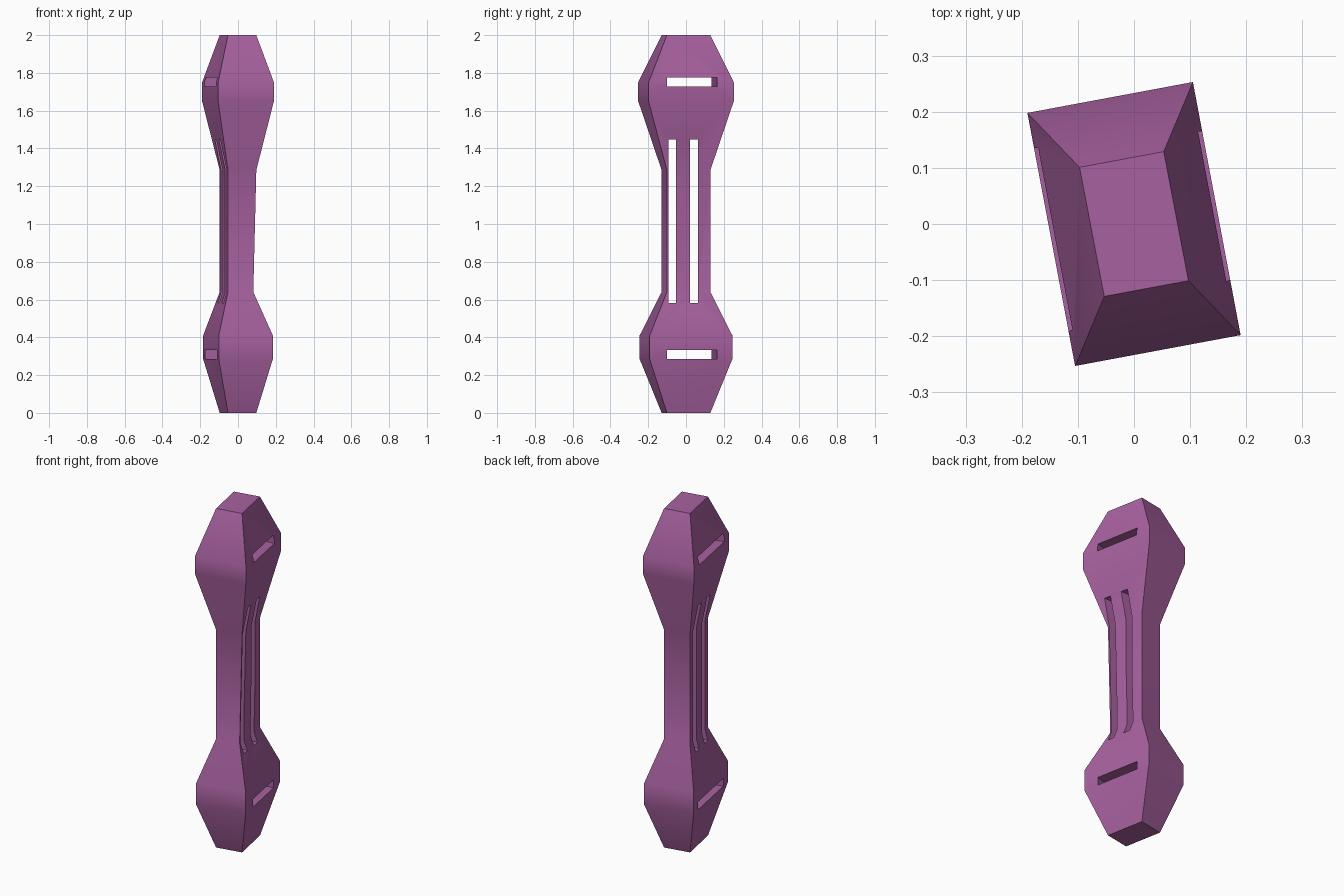
import bpy, bmesh, math

if "Cube" in bpy.data.objects:
    bpy.data.objects.remove(bpy.data.objects["Cube"])


def prism_loft(name, rings):
    """Skin a stack of four-cornered rings and cap both ends."""
    bm = bmesh.new()
    loops = [[bm.verts.new(p) for p in ring] for ring in rings]
    for a, b in zip(loops, loops[1:]):
        for i in range(4):
            j = (i + 1) % 4
            bm.faces.new((a[i], a[j], b[j], b[i]))
    bm.faces.new(loops[0][::-1])
    bm.faces.new(loops[-1])
    bmesh.ops.recalc_face_normals(bm, faces=bm.faces)
    mesh = bpy.data.meshes.new(name)
    bm.to_mesh(mesh)
    bm.free()
    obj = bpy.data.objects.new(name, mesh)
    bpy.context.collection.objects.link(obj)
    return obj


def ring(corners, z, scale=1.0):
    return [(x * scale, y * scale, z) for x, y in corners]


# Handle cross-sections: front left, front right, back right, back left
narrow = [(-0.053, -0.129), (0.097, -0.101), (0.053, 0.129), (-0.097, 0.101)]
wide = [(-0.105, -0.253), (0.19, -0.198), (0.105, 0.253), (-0.19, 0.198)]
pinched = [(-0.053, -0.129), (0.081, -0.101), (0.053, 0.129), (-0.097, 0.101)]
handle = prism_loft("handle", [
    ring(narrow, 0.0), ring(wide, 0.285, 0.97), ring(wide, 0.41, 0.97),
    ring(pinched, 0.64), ring(narrow, 1.285),
    ring(wide, 1.65), ring(wide, 1.75), ring(narrow, 2.0)])

cutters = []

# Tapered cross slots through both bulges
slot = [(-0.247, -0.232), (0.303, -0.058), (0.318, 0.185), (-0.38, 0.115)]
for z0, z1 in ((0.285, 0.332), (1.728, 1.775)):
    cutters.append(prism_loft("strap_slot_cutter", [ring(slot, z0), ring(slot, z1)]))

# Long grip slots through the waist
for y0, y1 in ((-0.092, -0.052), (0.021, 0.063)):
    box = [(-0.4, y0), (0.4, y0), (0.4, y1), (-0.4, y1)]
    cutters.append(prism_loft("grip_slot_cutter", [ring(box, 0.582), ring(box, 1.448)]))

bpy.context.view_layer.objects.active = handle
handle.select_set(True)
for cutter in cutters:
    cutter.hide_render = True
    mod = handle.modifiers.new("slot", "BOOLEAN")
    mod.operation = "DIFFERENCE"
    mod.solver = "EXACT"
    mod.object = cutter
    bpy.ops.object.modifier_apply(modifier=mod.name)
    bpy.data.objects.remove(cutter)

# Soft blend along the sides, sharp corners
bpy.ops.object.shade_smooth_by_angle(angle=math.radians(32))

mat = bpy.data.materials.new("purple")
mat.diffuse_color = (0.39, 0.12, 0.35, 1.0)
mat.use_nodes = True
mat.node_tree.nodes["Principled BSDF"].inputs["Base Color"].default_value = mat.diffuse_color
handle.data.materials.clear()
handle.data.materials.append(mat)
